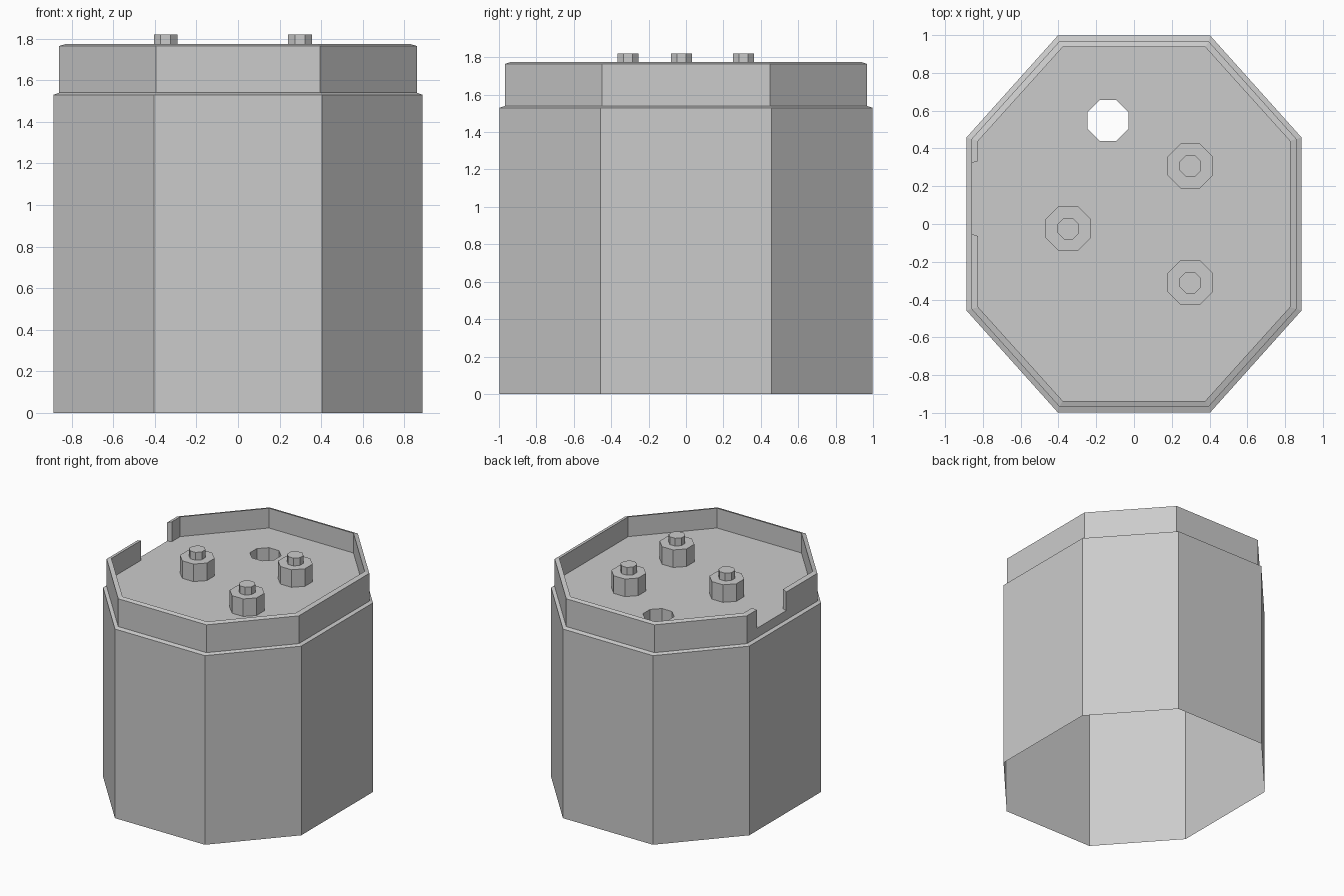
import bpy, bmesh, math

if "Cube" in bpy.data.objects:
    bpy.data.objects.remove(bpy.data.objects["Cube"])

FLOOR = 1.615  # height of the recessed top


def finish(name, bm):
    bmesh.ops.recalc_face_normals(bm, faces=bm.faces)
    mesh = bpy.data.meshes.new(name)
    bm.to_mesh(mesh)
    bm.free()
    ob = bpy.data.objects.new(name, mesh)
    bpy.context.collection.objects.link(ob)
    return ob


def can_ring(bm, a, b, c, d, n0, n1, z):
    """Octagon with two extra points on the left side for the notch."""
    pts = [(a, -d), (a, d), (c, b), (-c, b), (-a, d), (-a, n1),
           (-a, n0), (-a, -d), (-c, -b), (c, -b)]
    return [bm.verts.new((x, y, z)) for x, y in pts]


def octagon(bm, cx, cy, half, z):
    r = half / math.cos(math.pi / 8)
    return [bm.verts.new((cx + r * math.cos((i + .5) * math.pi / 4),
                          cy + r * math.sin((i + .5) * math.pi / 4), z))
            for i in range(8)]


def band(bm, lo, hi, skip=None):
    n = len(lo)
    for i in range(n):
        if i != skip:
            j = (i + 1) % n
            bm.faces.new((lo[i], lo[j], hi[j], hi[i]))


# Open-bottomed can with stepped neck and rim
body = (0.887, 0.998, 0.403, 0.458, -0.053, 0.323)
neck = (0.86, 0.967, 0.395, 0.45, -0.053, 0.323)
inner = (0.825, 0.936, 0.378, 0.44, -0.064, 0.333)
bm = bmesh.new()
rings = [can_ring(bm, *p, z) for p, z in (
    (body, 0), (body, 1.53), (neck, 1.54), (neck, FLOOR),
    (neck, 1.765), (inner, 1.775), (inner, FLOOR))]
NOTCH = 5
for k in range(6):
    band(bm, rings[k], rings[k + 1], NOTCH if k >= 3 else None)

# Notch sill and end walls
n_lo, n_hi, i_hi, i_lo = rings[3:7]
bm.faces.new((n_lo[5], n_lo[6], i_lo[6], i_lo[5]))
for i in (5, 6):
    bm.faces.new((n_lo[i], n_hi[i], i_hi[i], i_lo[i]))

# Recessed floor with a pouring hole
hole = octagon(bm, -0.138, 0.548, 0.108, FLOOR)
hole_edges = [bm.edges.new((hole[i], hole[(i + 1) % 8])) for i in range(8)]
floor_edges = [bm.edges.get((i_lo[i], i_lo[(i + 1) % 10])) for i in range(10)]
bmesh.ops.triangle_fill(bm, use_beauty=True, edges=hole_edges + floor_edges,
                        normal=(0, 0, 1))
band(bm, octagon(bm, -0.138, 0.548, 0.108, FLOOR - 0.14), hole)
finish("can_shell", bm)

# Three stepped pegs
for idx, (x, y) in enumerate([(0.298, 0.307), (0.298, -0.31), (-0.348, -0.024)]):
    bm = bmesh.new()
    prof = [(0.12, FLOOR), (0.12, 1.757), (0.057, 1.757), (0.057, 1.82)]
    rs = [octagon(bm, x, y, h, z) for h, z in prof]
    for lo, hi in zip(rs, rs[1:]):
        band(bm, lo, hi)
    bm.faces.new(rs[-1])
    finish(f"peg_{idx + 1}", bm)
